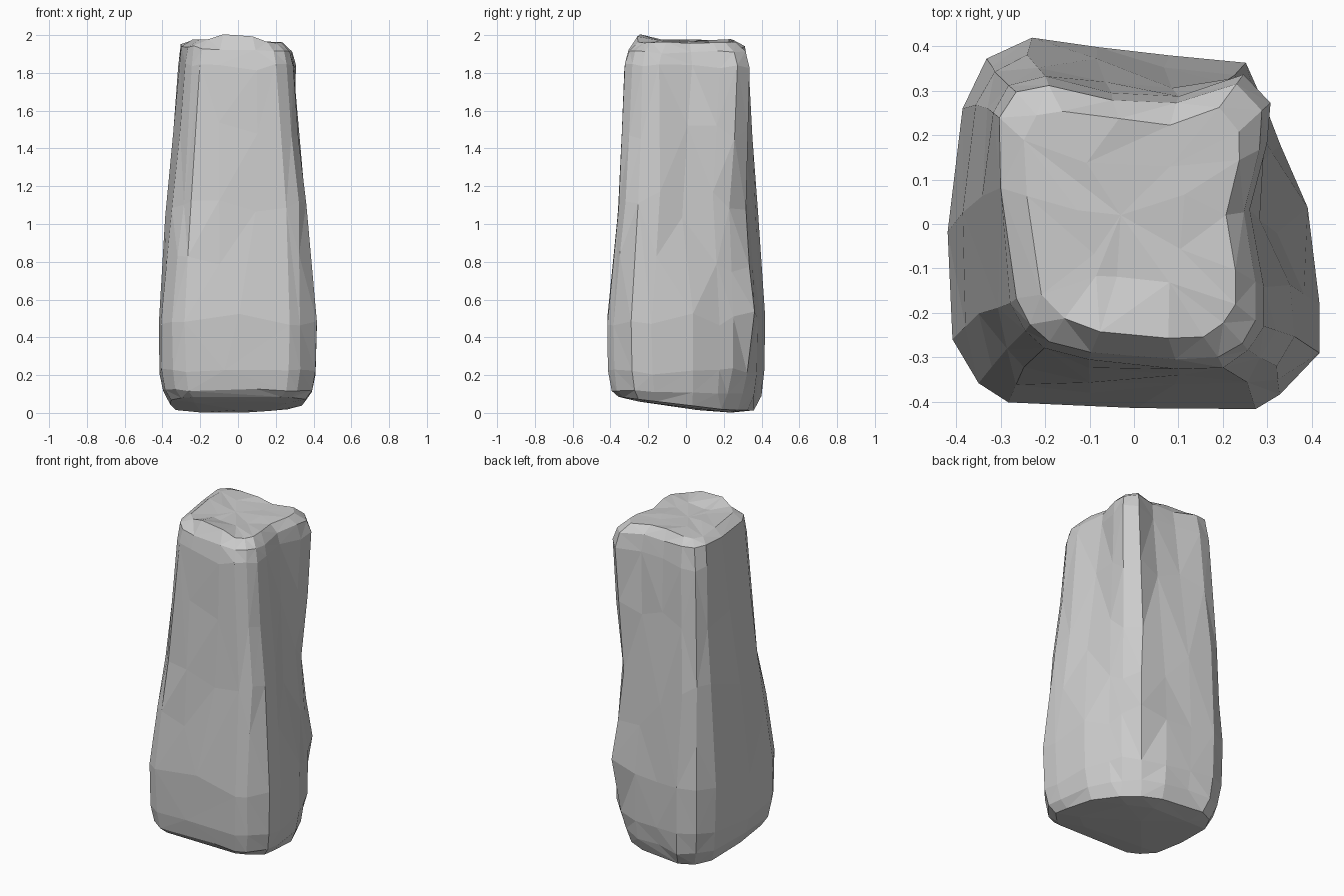
import bpy, bmesh, random
from mathutils import Vector

if "Cube" in bpy.data.objects:
    bpy.data.objects.remove(bpy.data.objects["Cube"])

random.seed(11)

# Plan outlines of the pillar, counter-clockwise from the front left corner
LOW = [(-.35, -.36), (-.28, -.40), (-.1, -.41), (.1, -.412), (.27, -.415), (.33, -.385),
       (.415, -.29), (.415, -.18), (.39, .04), (.33, .18), (.30, .25), (.25, .36),
       (.08, .38), (-.08, .40), (-.23, .42), (-.33, .37), (-.385, .26), (-.42, -.02),
       (-.41, -.26)]
MID = [(-.29, -.285), (-.25, -.325), (-.1, -.355), (.1, -.36), (.25, -.355), (.32, -.32),
       (.358, -.25), (.352, -.14), (.32, -.02), (.29, .14), (.27, .23), (.2, .315),
       (.06, .335), (-.08, .36), (-.24, .38), (-.315, .345), (-.355, .27), (-.38, .03),
       (-.35, -.2)]
TOP = [(-.245, -.24), (-.2, -.28), (-.1, -.305), (.1, -.325), (.2, -.32), (.255, -.285),
       (.292, -.23), (.292, -.14), (.262, .03), (.298, .18), (.305, .27), (.245, .335),
       (.1, .29), (-.05, .298), (-.2, .332), (-.28, .312), (-.318, .25), (-.312, .08),
       (-.28, -.18)]
N = len(LOW)


def blend(a, b, t):
    return [Vector(p).lerp(Vector(q), t) for p, q in zip(a, b)]


def chamfer(outline, limit):
    """Cut the back right corner along the line x + y = limit."""
    return [(x - max(0, x + y - limit) / 2, y - max(0, x + y - limit) / 2)
            for x, y in outline]


def ring(bm, outline, height, scale=1.0, wobble_z=0.0, wobble=0.003):
    """Add one loop of vertices; height is a function of x, y."""
    verts = []
    for x, y in outline:
        x, y = x * scale, y * scale
        verts.append(bm.verts.new((x + random.uniform(-wobble, wobble),
                                   y + random.uniform(-wobble, wobble),
                                   height(x, y) + random.uniform(-wobble_z, wobble_z))))
    return verts


def underside(x, y):
    return max(0.002, 0.03 - 0.12 * y)


def summit(x, y):
    return 1.975 - 0.07 * max(x, 0) + 0.028 * (y < -0.1 and -0.15 < x < 0.1)


bm = bmesh.new()
rings = [
    ring(bm, chamfer(LOW, .53), underside, 0.6),
    ring(bm, chamfer(LOW, .53), lambda x, y: underside(x, y) + 0.012, 0.86),
    ring(bm, chamfer(LOW, .52), lambda x, y: 0.11 - 0.03 * y, 0.945, 0.008),
    ring(bm, chamfer(LOW, .55), lambda x, y: 0.22, 0.99, 0.02),
    ring(bm, LOW, lambda x, y: 0.5, 1.003, 0.04),
    ring(bm, blend(LOW, MID, 0.5), lambda x, y: 0.79, 1.0, 0.05),
    ring(bm, MID, lambda x, y: 1.12, 1.0, 0.06),
    ring(bm, blend(MID, TOP, 0.6), lambda x, y: 1.5, 1.0, 0.06),
    ring(bm, TOP, lambda x, y: 1.83, 1.0, 0.025),
    ring(bm, TOP, lambda x, y: 1.925 - 0.06 * x, 0.945, 0.01),
    ring(bm, TOP, summit, 0.78, 0.005, 0.006),
    ring(bm, TOP, lambda x, y: 1.968 - 0.03 * x, 0.4, 0.005, 0.006),
]

# Sides
for lower, upper in zip(rings, rings[1:]):
    for i in range(N):
        j = (i + 1) % N
        bm.faces.new((lower[i], lower[j], upper[j], upper[i]))

# Bottom and top centres
base = bm.verts.new((0, .06, .015))
crown = bm.verts.new((-.03, .02, 1.968))
for i in range(N):
    j = (i + 1) % N
    bm.faces.new((rings[0][j], rings[0][i], base))
    bm.faces.new((rings[-1][i], rings[-1][j], crown))

bmesh.ops.triangulate(bm, faces=bm.faces[:], quad_method='SHORT_EDGE')
bmesh.ops.recalc_face_normals(bm, faces=bm.faces[:])
mesh = bpy.data.meshes.new("rock_pillar")
bm.to_mesh(mesh)
bm.free()
pillar = bpy.data.objects.new("rock_pillar", mesh)
bpy.context.collection.objects.link(pillar)

# Irregular chipped facets
chips = pillar.modifiers.new("chipped_facets", 'DECIMATE')
chips.ratio = 0.8
